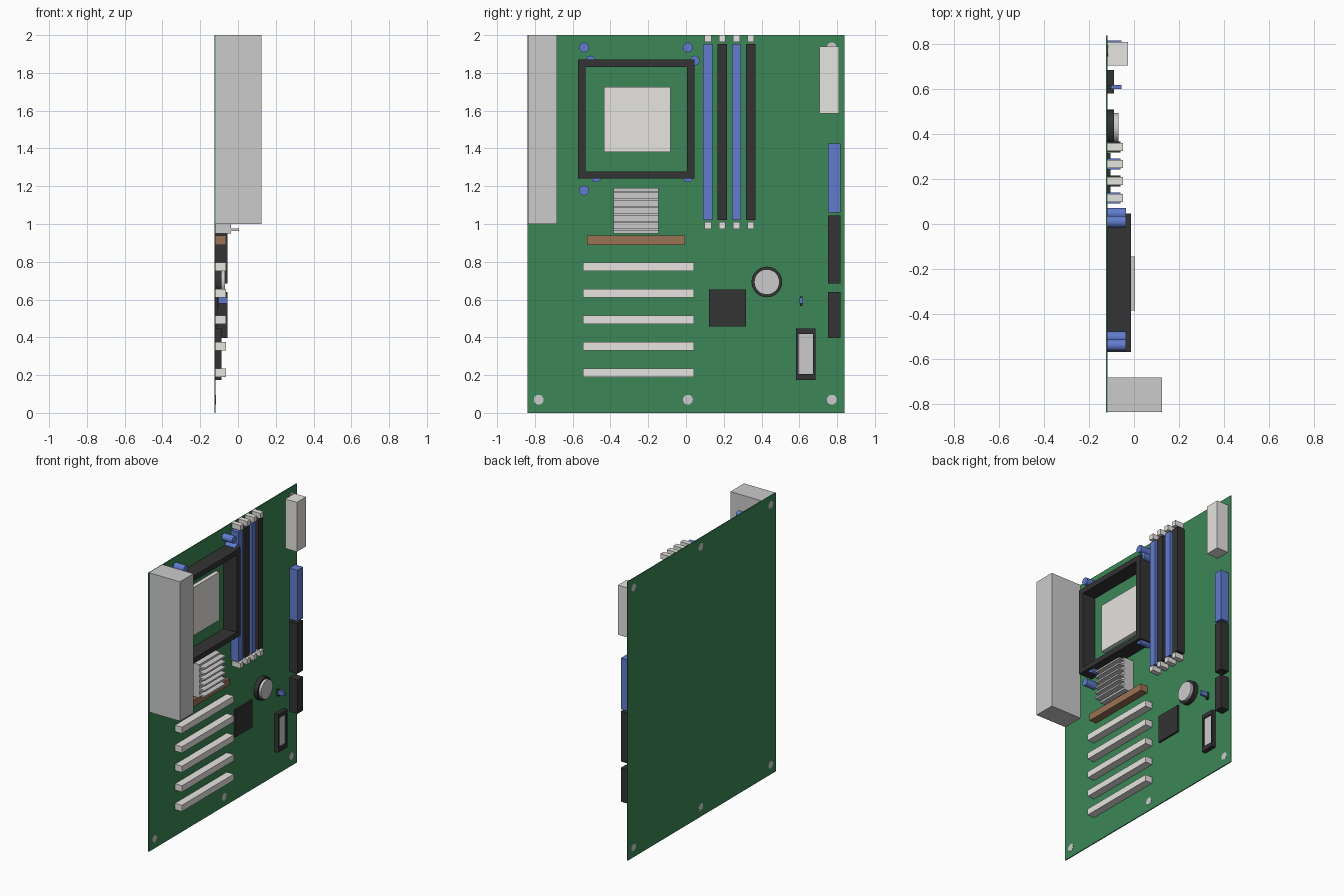
import bpy, bmesh, math
from mathutils import Matrix

if "Cube" in bpy.data.objects:
    bpy.data.objects.remove(bpy.data.objects["Cube"])

FACE = -0.118  # component side of the board


def mat(name, r, g, b):
    m = bpy.data.materials.new(name)
    m.diffuse_color = (r, g, b, 1)
    m.use_nodes = True
    m.node_tree.nodes["Principled BSDF"].inputs["Base Color"].default_value = m.diffuse_color
    return m


GREEN = mat("board_green", 0.045, 0.24, 0.095)
BLUE = mat("plastic_blue", 0.12, 0.2, 0.62)
BLACK = mat("plastic_black", 0.035, 0.033, 0.033)
WHITE = mat("plastic_white", 0.8, 0.78, 0.75)
BROWN = mat("plastic_brown", 0.33, 0.17, 0.09)
METAL = mat("metal_grey", 0.55, 0.55, 0.55)


def finish(name, bm, material):
    bmesh.ops.recalc_face_normals(bm, faces=bm.faces)
    me = bpy.data.meshes.new(name)
    bm.to_mesh(me)
    bm.free()
    me.materials.append(material)
    ob = bpy.data.objects.new(name, me)
    bpy.context.collection.objects.link(ob)
    return ob


def box(name, y, z, top, material, base=FACE):
    bm = bmesh.new()
    size = (top - base, y[1] - y[0], z[1] - z[0])
    centre = ((top + base) / 2, sum(y) / 2, sum(z) / 2)
    bmesh.ops.create_cube(bm, size=1, matrix=Matrix.Translation(centre) @ Matrix.Diagonal((*size, 1)))
    return finish(name, bm, material)


def disc(name, y, z, r, top, material, base=FACE, sides=32):
    bm = bmesh.new()
    m = Matrix.Translation(((top + base) / 2, y, z)) @ Matrix.Rotation(math.pi / 2, 4, 'Y')
    bmesh.ops.create_cone(bm, cap_ends=True, segments=sides, radius1=r, radius2=r, depth=top - base, matrix=m)
    for f in bm.faces:
        f.smooth = len(f.verts) == 4
    for e in bm.edges:
        e.smooth = all(len(f.verts) == 4 for f in e.link_faces)
    return finish(name, bm, material)


def frame(name, y, z, iy, iz, top, material):
    # rectangular ring standing on the board
    bm = bmesh.new()
    loops = []
    for x in (FACE, top):
        for a, b in ((y, z), (iy, iz)):
            loops.append([bm.verts.new((x, p, q)) for p, q in
                          ((a[0], b[0]), (a[1], b[0]), (a[1], b[1]), (a[0], b[1]))])
    o0, i0, o1, i1 = loops
    for a, b in ((o0, o1), (o1, i1), (i1, i0), (i0, o0)):
        for k in range(4):
            n = (k + 1) % 4
            bm.faces.new((a[k], a[n], b[n], b[k]))
    return finish(name, bm, material)


# Circuit board and mounting hole rings
box("circuit_board", (-0.84, 0.84), (0, 2), FACE, GREEN, base=-0.125)
for y in (-0.78, 0.01, 0.772):
    for z in (0.07, 1.935):
        disc("mounting_hole", y, z, 0.026, -0.1165, METAL, base=-0.1255)

# Rear port block
box("port_block", (-0.837, -0.683), (1.0, 2.0), 0.125, METAL)

# Processor and its retention frame
frame("processor_frame", (-0.571, 0.046), (1.241, 1.87), (-0.533, 0.005), (1.278, 1.832), -0.013, BLACK)
box("processor", (-0.435, -0.083), (1.38, 1.725), -0.09, WHITE)

# Capacitors around the processor
for y, z in ((-0.54, 1.935), (0.01, 1.935), (-0.505, 1.865), (0.046, 1.865),
             (-0.475, 1.247), (0.01, 1.247), (-0.54, 1.177)):
    disc("capacitor", y, z, 0.026, -0.035, BLUE)

# Chipset heatsink with fins
box("heatsink_base", (-0.385, -0.145), (0.95, 1.19), -0.037, METAL)
for i in range(6):
    z = 0.97 + i * 0.04
    box("heatsink_fin", (-0.385, -0.145), (z - 0.006, z + 0.006), 0.005, METAL, base=-0.037)

# Memory slots with end clips
for i in range(4):
    y = 0.116 + i * 0.0757
    box("memory_slot", (y - 0.025, y + 0.025), (1.022, 1.952), -0.06, BLACK if i % 2 else BLUE)
    for z in (0.974, 1.963):
        box("memory_clip", (y - 0.018, y + 0.018), (z, z + 0.037), -0.049, WHITE)

# Expansion slots
box("graphics_slot", (-0.525, -0.005), (0.89, 0.94), -0.063, BROWN)
for i in range(5):
    z = 0.19 + i * 0.14
    box("expansion_slot", (-0.545, 0.042), (z, z + 0.045), -0.063, WHITE)

# Edge connectors
box("power_connector", (0.706, 0.81), (1.585, 1.94), -0.027, WHITE)
box("drive_connector_blue", (0.753, 0.817), (1.06, 1.427), -0.055, BLUE)
box("drive_connector_black", (0.753, 0.817), (0.685, 1.045), -0.055, BLACK)
box("floppy_connector", (0.753, 0.817), (0.397, 0.64), -0.055, BLACK)

# Controller chip
box("controller_chip", (0.122, 0.317), (0.457, 0.652), -0.105, BLACK)

# Coin battery in holder
disc("battery_holder", 0.428, 0.693, 0.081, -0.088, BLACK, sides=48)
disc("battery", 0.428, 0.693, 0.067, -0.07, METAL, base=-0.088, sides=48)

# Socketed firmware chip
frame("firmware_socket", (0.582, 0.685), (0.175, 0.448), (0.596, 0.673), (0.207, 0.418), -0.088, BLACK)
box("firmware_chip", (0.596, 0.673), (0.207, 0.418), -0.097, METAL)

# Jumper
box("jumper_base", (0.603, 0.618), (0.567, 0.615), -0.1, BLACK)
box("jumper_cap", (0.602, 0.619), (0.58, 0.612), -0.055, BLUE, base=-0.1)
